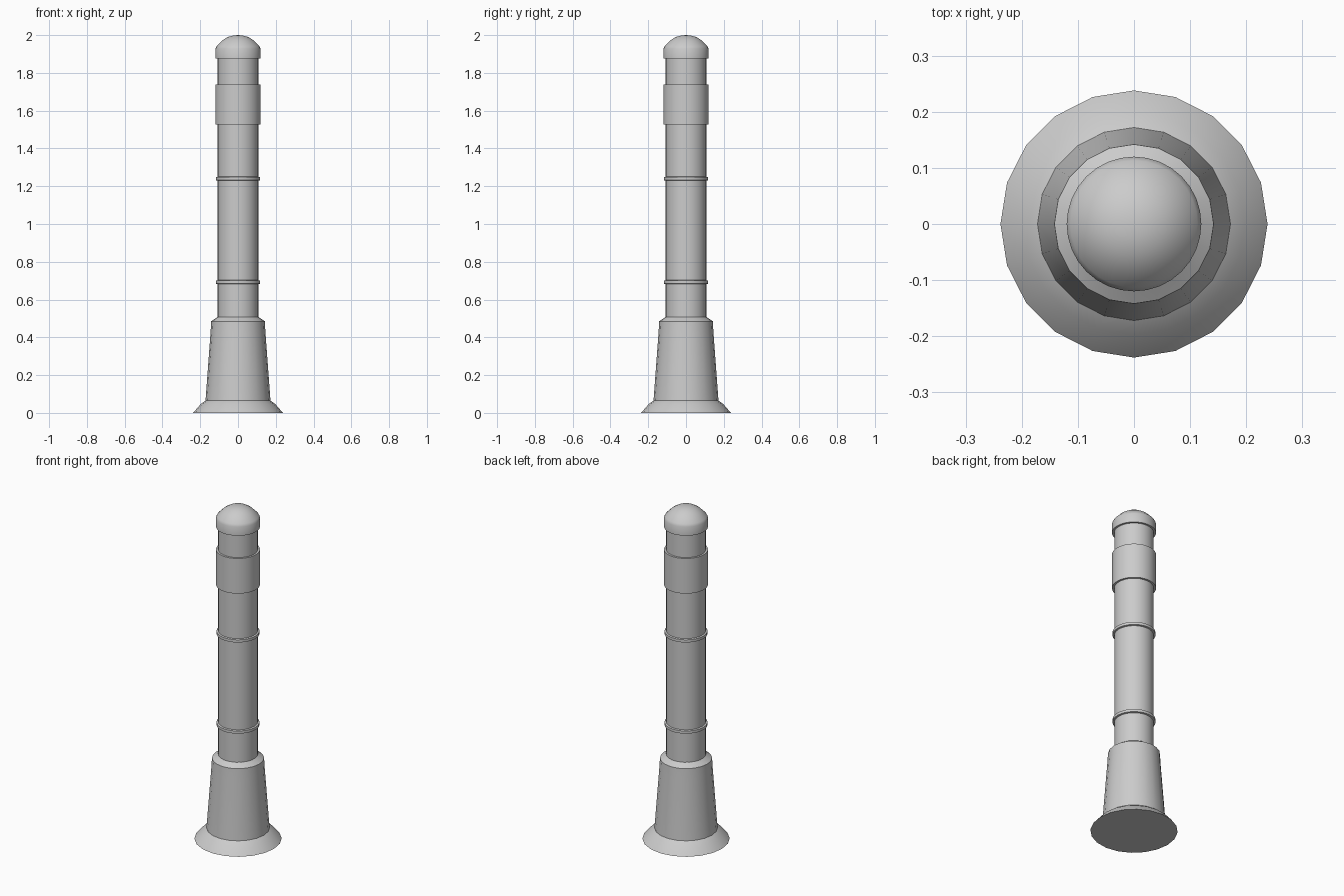
import bpy, bmesh, math

if "Cube" in bpy.data.objects:
    bpy.data.objects.remove(bpy.data.objects["Cube"])


def lathe(name, profile, sides):
    """Revolve (radius, z) points about z into a closed solid."""
    bm = bmesh.new()
    rings = []
    for r, z in profile:
        if r == 0:
            rings.append([bm.verts.new((0, 0, z))] * sides)
        else:
            rings.append([bm.verts.new((r * math.cos(2 * math.pi * i / sides),
                                        r * math.sin(2 * math.pi * i / sides), z))
                          for i in range(sides)])
    for a, b in zip(rings, rings[1:]):
        for i in range(sides):
            j = (i + 1) % sides
            corners = list(dict.fromkeys((a[i], a[j], b[j], b[i])))
            bm.faces.new(corners)
    # close open ends
    for ring, (r, z) in ((rings[0][::-1], profile[0]), (rings[-1], profile[-1])):
        if r > 0:
            bm.faces.new(ring)
    bmesh.ops.recalc_face_normals(bm, faces=bm.faces)
    mesh = bpy.data.meshes.new(name)
    bm.to_mesh(mesh)
    bm.free()
    obj = bpy.data.objects.new(name, mesh)
    bpy.context.collection.objects.link(obj)
    bpy.ops.object.select_all(action='DESELECT')
    obj.select_set(True)
    bpy.context.view_layer.objects.active = obj
    bpy.ops.object.shade_smooth_by_angle(angle=math.radians(40))
    return obj


# Flared foot with tapered socket and shoulder
lathe("base", [(0.238, 0), (0.197, 0.047), (0.172, 0.065), (0.145, 0.43),
               (0.142, 0.485), (0.112, 0.505), (0.105, 0.51)], 20)

# Post
lathe("post", [(0.108, 0.45), (0.108, 1.90)], 32)

# Thin raised bands
for label, z in (("lower", 0.692), ("upper", 1.24)):
    lathe(label + "_band", [(0.107, z - 0.011), (0.117, z - 0.008),
                            (0.117, z + 0.008), (0.107, z + 0.011)], 32)

# Wide sleeve
lathe("sleeve", [(0.12, 1.527), (0.12, 1.738)], 32)

# Domed cap
lathe("cap", [(0.12, 1.875), (0.12, 1.928), (0.113, 1.942), (0.083, 1.972),
              (0.055, 1.99), (0.025, 1.998), (0, 2.0)], 32)
